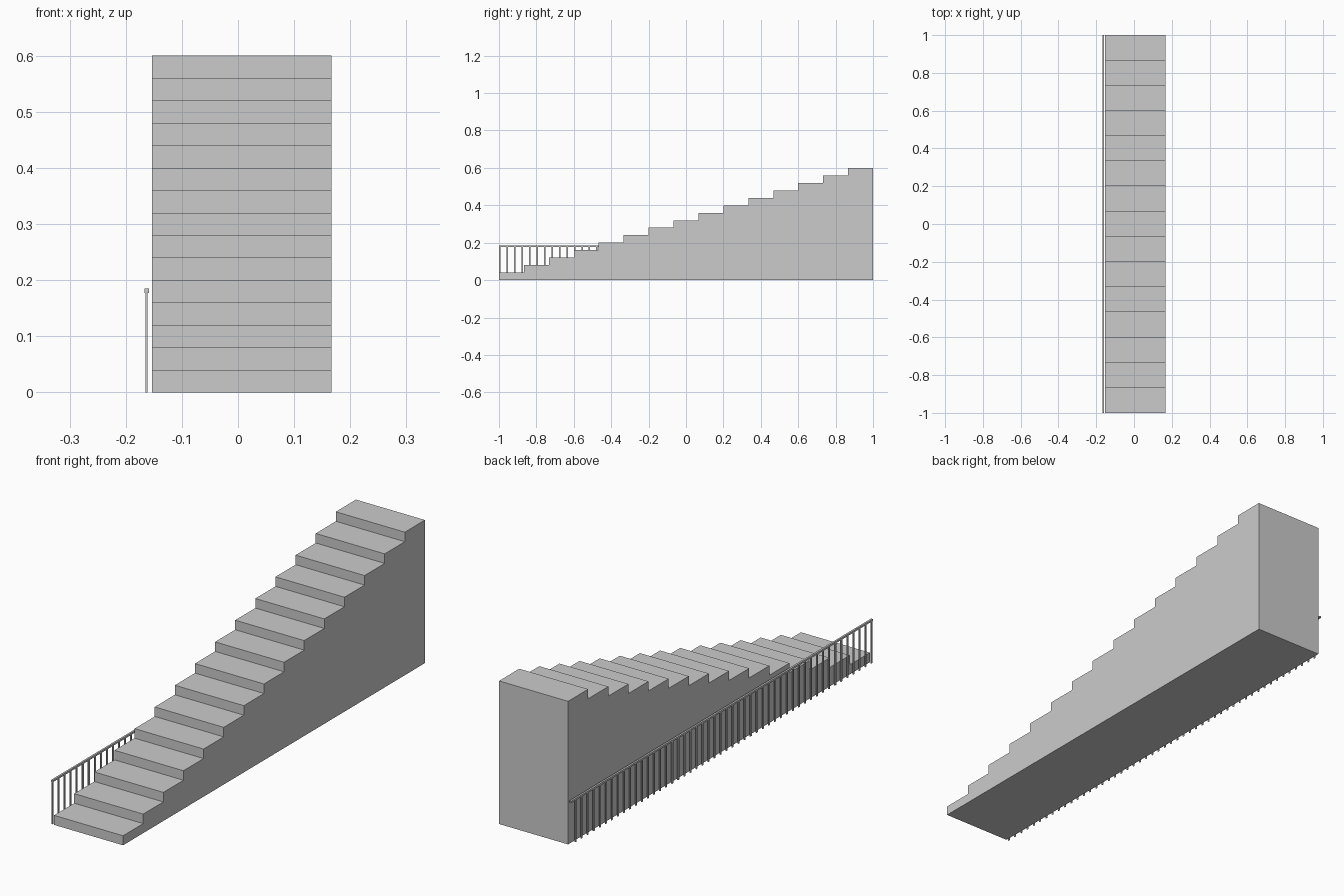
import bpy, bmesh

if "Cube" in bpy.data.objects:
    bpy.data.objects.remove(bpy.data.objects["Cube"])

STEPS, RUN, RISE = 15, 2 / 15, 0.04
X0, X1 = -0.153, 0.167
RAIL_X = -0.163


def make_object(name, bm):
    bmesh.ops.recalc_face_normals(bm, faces=bm.faces)
    mesh = bpy.data.meshes.new(name)
    bm.to_mesh(mesh)
    bm.free()
    obj = bpy.data.objects.new(name, mesh)
    bpy.context.collection.objects.link(obj)
    return obj


def box(name, lo, hi):
    bm = bmesh.new()
    bmesh.ops.create_cube(bm, size=1)
    for v in bm.verts:
        v.co = [(a + b) / 2 + c * (b - a) for a, b, c in zip(lo, hi, v.co)]
    return make_object(name, bm)


# Solid staircase: stepped side profile extruded across the width
profile = [(-1, 0)]
for i in range(STEPS):
    z = (i + 1) * RISE
    profile += [(-1 + i * RUN, z), (-1 + (i + 1) * RUN, z)]
profile.append((1, 0))
bm = bmesh.new()
side = bm.faces.new([bm.verts.new((X0, y, z)) for y, z in profile])
ext = bmesh.ops.extrude_face_region(bm, geom=[side], use_keep_orig=True)
moved = [g for g in ext["geom"] if isinstance(g, bmesh.types.BMVert)]
bmesh.ops.translate(bm, vec=(X1 - X0, 0, 0), verts=moved)
make_object("staircase", bm)

# Level handrail along the left side
box("handrail", (RAIL_X - 0.004, -1, 0.177), (RAIL_X + 0.004, 1, 0.185))

# Row of balusters under the handrail
baluster = box("baluster", (RAIL_X - 0.002, -1, 0), (RAIL_X + 0.002, -0.992, 0.178))
row = baluster.modifiers.new("row", "ARRAY")
row.count = 50
row.use_relative_offset = False
row.use_constant_offset = True
row.constant_offset_displace = (0, 0.04, 0)
